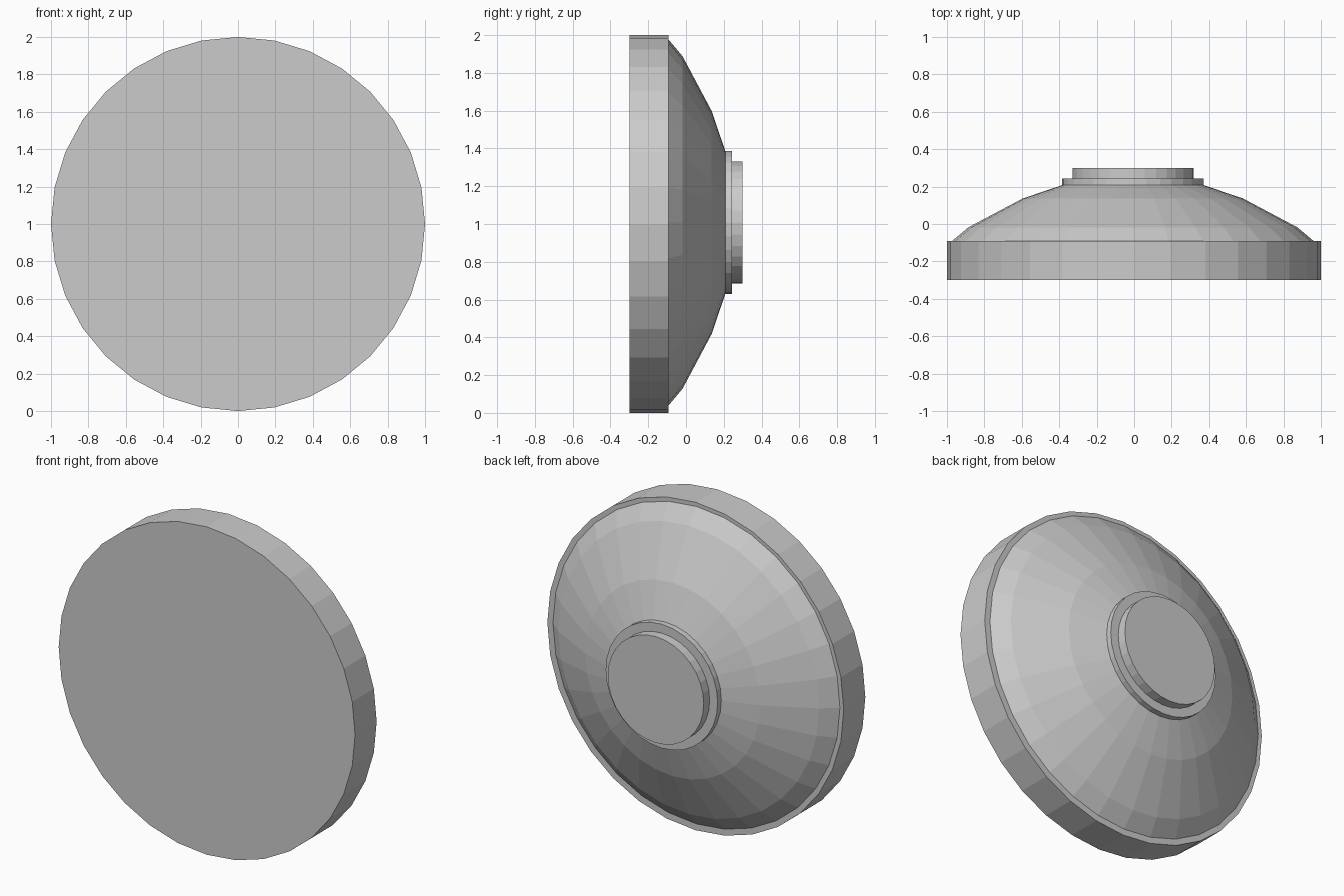
import bpy, bmesh
from math import cos, sin, tau

if "Cube" in bpy.data.objects:
    bpy.data.objects.remove(bpy.data.objects["Cube"])

SIDES = 32


def lathe(name, profile, cx=0.0, cz=1.0):
    """Revolve (radius, y) points about a y-directed axis and cap both ends."""
    bm = bmesh.new()
    rings = [[bm.verts.new((cx + r * cos(tau * i / SIDES), y, cz + r * sin(tau * i / SIDES)))
              for i in range(SIDES)] for r, y in profile]
    for a, b in zip(rings, rings[1:]):
        for i in range(SIDES):
            j = (i + 1) % SIDES
            bm.faces.new((a[i], a[j], b[j], b[i]))
    bm.faces.new(rings[0])
    bm.faces.new(rings[-1])
    bmesh.ops.recalc_face_normals(bm, faces=bm.faces)
    mesh = bpy.data.meshes.new(name)
    bm.to_mesh(mesh)
    bm.free()
    obj = bpy.data.objects.new(name, mesh)
    bpy.context.collection.objects.link(obj)
    return obj


# Flat front disc with its thick rim
lathe("front_disc", [(1.0, -0.30), (1.0, -0.092)])

# Faceted dome on the back, very slightly off centre like the hub
OFF = dict(cx=-0.006, cz=1.008)
lathe("back_dome", [(0.968, -0.092), (0.88, -0.018), (0.59, 0.136), (0.378, 0.208)], **OFF)

# Stepped hub
lathe("hub_base", [(0.378, 0.208), (0.378, 0.243)], **OFF)
lathe("hub_cap", [(0.324, 0.243), (0.324, 0.30)], **OFF)
